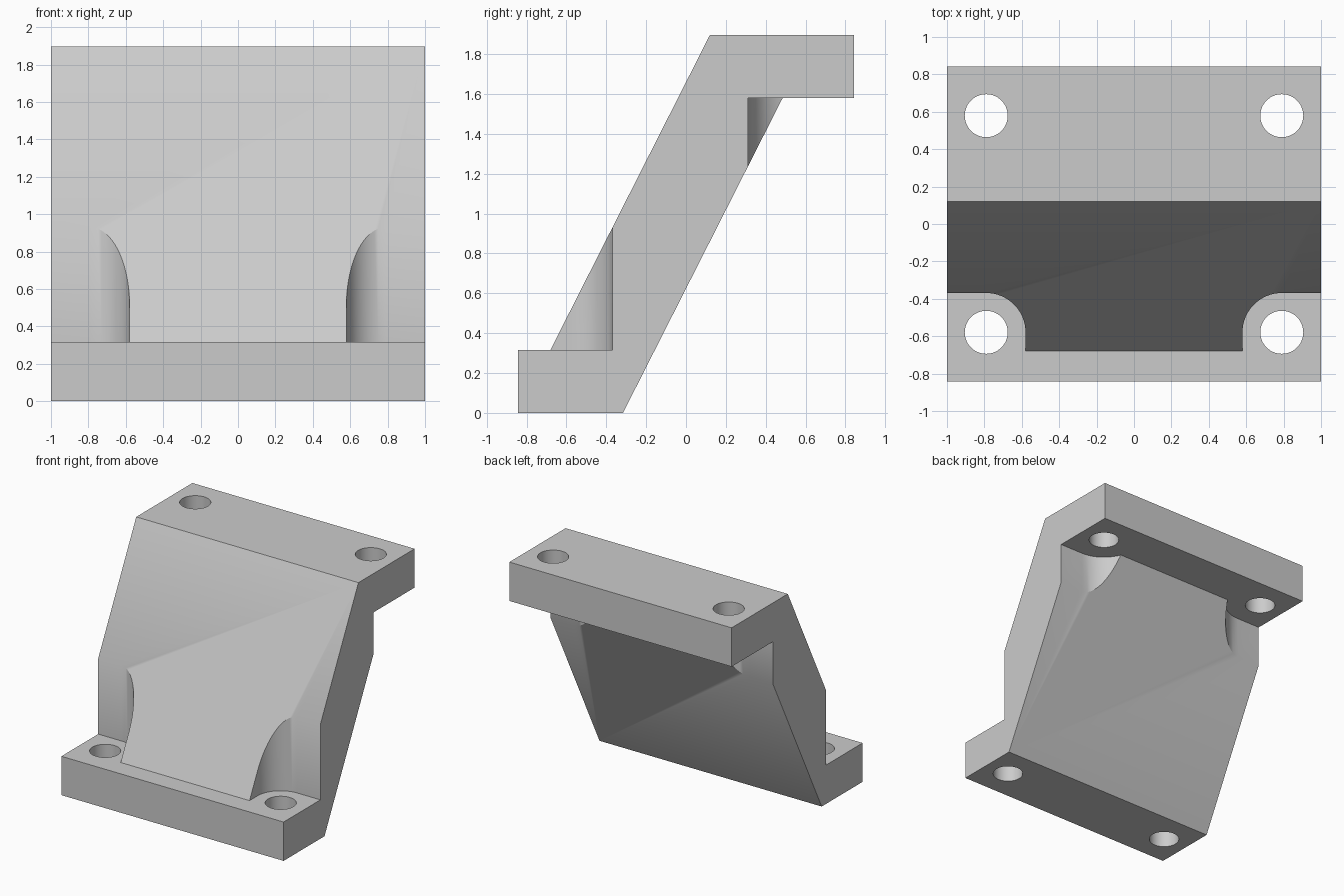
import bpy
import bmesh
from math import cos, sin, pi, radians

if "Cube" in bpy.data.objects:
    bpy.data.objects.remove(bpy.data.objects["Cube"], do_unlink=True)

DEPTH, HEIGHT = 0.842, 1.896
LEDGE, SHELF = 0.316, 1.58          # top of the foot, underside of the shelf
HOLE_X, HOLE_Y, HOLE_R = 0.79, 0.579, 0.115

grey = bpy.data.materials.new("light grey")
grey.use_nodes = True
grey.diffuse_color = (0.6, 0.6, 0.6, 1)
grey.node_tree.nodes["Principled BSDF"].inputs["Base Color"].default_value = (0.6, 0.6, 0.6, 1)


def prism(name, points, direction):
    """Extrude a closed outline along a direction into a solid."""
    bm = bmesh.new()
    face = bm.faces.new([bm.verts.new(p) for p in points])
    result = bmesh.ops.extrude_face_region(bm, geom=[face])
    moved = [v for v in result["geom"] if isinstance(v, bmesh.types.BMVert)]
    bmesh.ops.translate(bm, verts=moved, vec=direction)
    bmesh.ops.recalc_face_normals(bm, faces=bm.faces[:])
    mesh = bpy.data.meshes.new(name)
    bm.to_mesh(mesh)
    bm.free()
    mesh.materials.append(grey)
    obj = bpy.data.objects.new(name, mesh)
    bpy.context.collection.objects.link(obj)
    return obj


def cut(target, outline, bottom, top):
    """Subtract a vertical prism from the target."""
    cutter = prism("cutter", [(x, y, bottom) for x, y in outline], (0, 0, top - bottom))
    cutter.hide_render = True
    mod = target.modifiers.new("cut", "BOOLEAN")
    mod.operation, mod.solver, mod.object = "DIFFERENCE", "EXACT", cutter
    bpy.context.view_layer.objects.active = target
    bpy.ops.object.modifier_apply(modifier=mod.name)
    bpy.data.objects.remove(cutter, do_unlink=True)


def arc(cx, cy, radius, start, end, steps):
    angles = [start + (end - start) * i / steps for i in range(steps + 1)]
    return [(cx + radius * cos(a), cy + radius * sin(a)) for a in angles]


# Bracket body: foot, sloping web and shelf in one side profile
profile = [(-DEPTH, 0), (-0.316, 0), (0.485, SHELF), (DEPTH, SHELF),
           (DEPTH, HEIGHT), (0.12, HEIGHT), (-0.68, LEDGE), (-DEPTH, LEDGE)]
bracket = prism("bracket", [(-1, y, z) for y, z in profile], (2, 0, 0))

# Rounded corner pockets giving clearance around each bolt hole
front = arc(HOLE_X, -HOLE_Y, 0.21, pi, pi / 2, 16)
front += [(1.2, front[-1][1]), (1.2, -1.2), (front[0][0], -1.2)]
back = arc(HOLE_X, HOLE_Y, 0.267, pi, 1.5 * pi, 16)
back += [(1.2, back[-1][1]), (1.2, 1.2), (back[0][0], 1.2)]
for side in (-1, 1):
    cut(bracket, [(side * x, y) for x, y in front], LEDGE, 1.4)
    cut(bracket, [(side * x, y) for x, y in back], 0.6, SHELF)

# Bolt holes through the foot and the shelf
for side in (-1, 1):
    for y, bottom, top in ((-HOLE_Y, -0.1, 0.5), (HOLE_Y, 1.4, 2.0)):
        cut(bracket, arc(side * HOLE_X, y, HOLE_R, 0, 2 * pi, 48)[:-1], bottom, top)

bpy.ops.object.select_all(action="DESELECT")
bracket.select_set(True)
bpy.context.view_layer.objects.active = bracket
bpy.ops.object.shade_smooth_by_angle(angle=radians(30))
